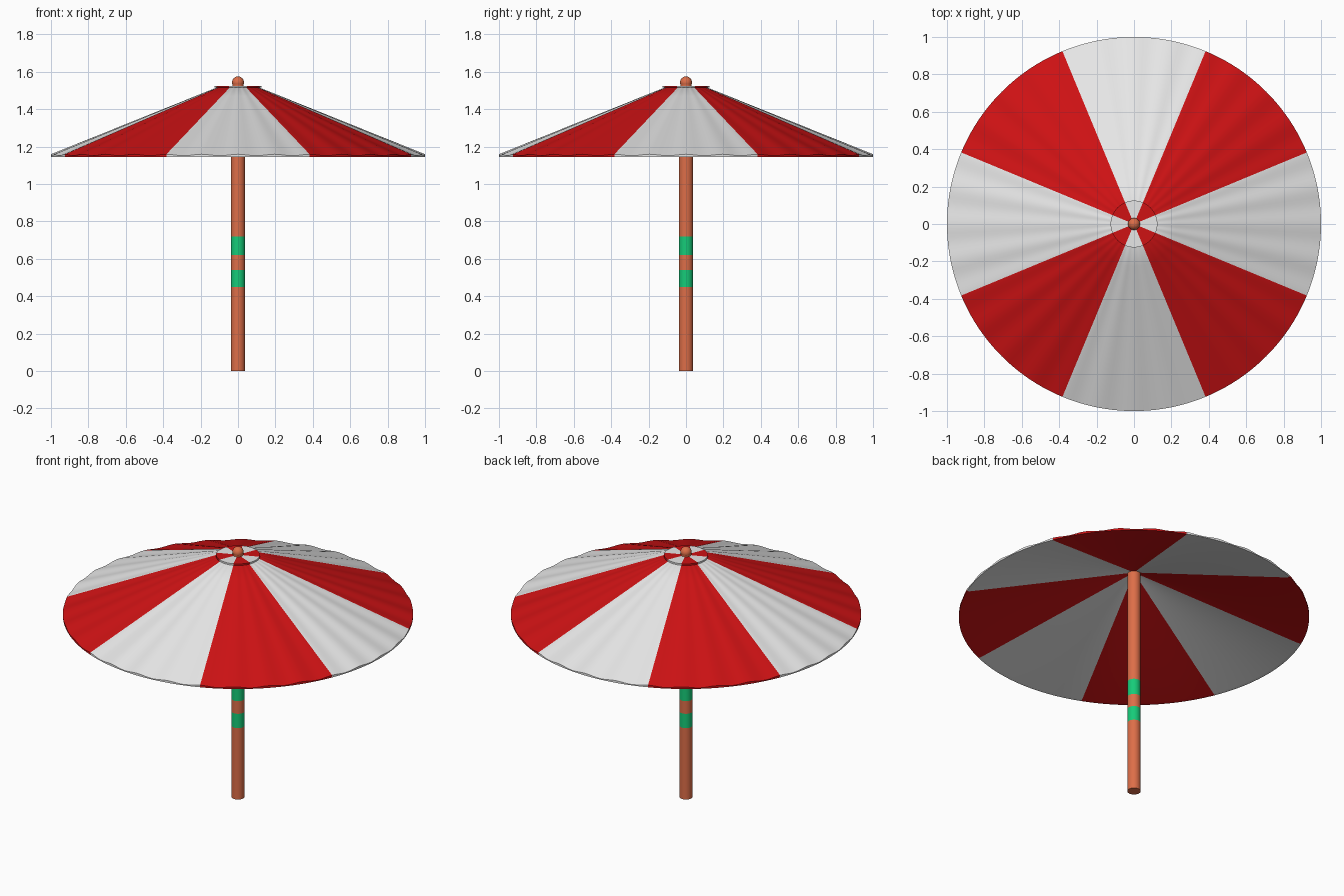
import bpy, bmesh, math

if "Cube" in bpy.data.objects:
    bpy.data.objects.remove(bpy.data.objects["Cube"])


def material(name, rgb):
    m = bpy.data.materials.new(name)
    m.diffuse_color = (*rgb, 1)
    m.use_nodes = True
    m.node_tree.nodes["Principled BSDF"].inputs["Base Color"].default_value = m.diffuse_color
    return m


WHITE = material("white cloth", (0.80, 0.80, 0.80))
RED = material("red cloth", (0.62, 0.006, 0.007))
WOOD = material("orange wood", (0.72, 0.155, 0.065))
GREEN = material("green band", (0.008, 0.60, 0.19))


def lathe(name, profile, segs, mats, pick, ripple=None, start=0.0):
    """Spin a (radius, z) profile; pick(segment, ring) gives the material slot."""
    bm = bmesh.new()
    rings = []
    for i, (r, z) in enumerate(profile):
        if r < 1e-6:
            rings.append([bm.verts.new((0, 0, z))] * segs)
            continue
        ring = []
        for k in range(segs):
            a = start + 2 * math.pi * k / segs
            dz = ripple(a, r, i) if ripple else 0
            ring.append(bm.verts.new((r * math.cos(a), r * math.sin(a), z + dz)))
        rings.append(ring)
    for i in range(len(rings) - 1):
        for k in range(segs):
            n = (k + 1) % segs
            quad = [rings[i][k], rings[i][n], rings[i + 1][n], rings[i + 1][k]]
            f = bm.faces.new(list(dict.fromkeys(quad)))
            f.material_index = pick(k, i)
    bmesh.ops.recalc_face_normals(bm, faces=bm.faces)
    me = bpy.data.meshes.new(name)
    bm.to_mesh(me)
    bm.free()
    for m in mats:
        me.materials.append(m)
    ob = bpy.data.objects.new(name, me)
    bpy.context.collection.objects.link(ob)
    bpy.ops.object.select_all(action='DESELECT')
    ob.select_set(True)
    bpy.context.view_layer.objects.active = ob
    bpy.ops.object.shade_smooth_by_angle(angle=math.radians(35))
    return ob


SEGS = 256
PANEL = SEGS // 8
START = -math.pi / 8


def stripe(k, i):
    return (k // PANEL) % 2


# Canopy: pleated top surface, thin rim, plain shallow cone underneath
R0, Z0, R1, Z1, STEPS = 0.115, 1.515, 1.0, 1.155, 8
top = [(R0 + (R1 - R0) * t / STEPS, Z0 + (Z1 - Z0) * t / STEPS) for t in range(STEPS + 1)]
profile = [(0, Z0)] + top + [(1.0, 1.145), (0.98, 1.148), (0.04, 1.43), (0, 1.44)]


def pleat(a, r, i):
    return 0.004 * r * math.cos(32 * a) if 1 <= i <= STEPS + 1 else 0


lathe("canopy", profile, SEGS, [WHITE, RED], stripe, pleat, START)

# Thin striped disc on the crown
lathe("canopy_cap", [(0, 1.515), (0.125, 1.515), (0.125, 1.525), (0, 1.525)],
      64, [WHITE, RED], lambda k, i: (k // 8) % 2, None, START)

# Pole with two painted bands
heights = [0, 0.45, 0.54, 0.62, 0.72, 1.50]
lathe("pole", [(0, 0)] + [(0.038, z) for z in heights] + [(0, 1.50)],
      32, [WOOD, GREEN], lambda k, i: 1 if i in (2, 4) else 0)

# Round finial on a short neck
ball = [(0.032 * math.sin(math.pi * t / 16), 1.543 - 0.032 * math.cos(math.pi * t / 16))
        for t in range(17)]
ball[0], ball[-1] = (0, 1.511), (0, 1.575)
lathe("finial", ball, 32, [WOOD], lambda k, i: 0)
lathe("finial_neck", [(0, 1.50), (0.03, 1.50), (0.03, 1.54), (0, 1.54)],
      32, [WOOD], lambda k, i: 0)
